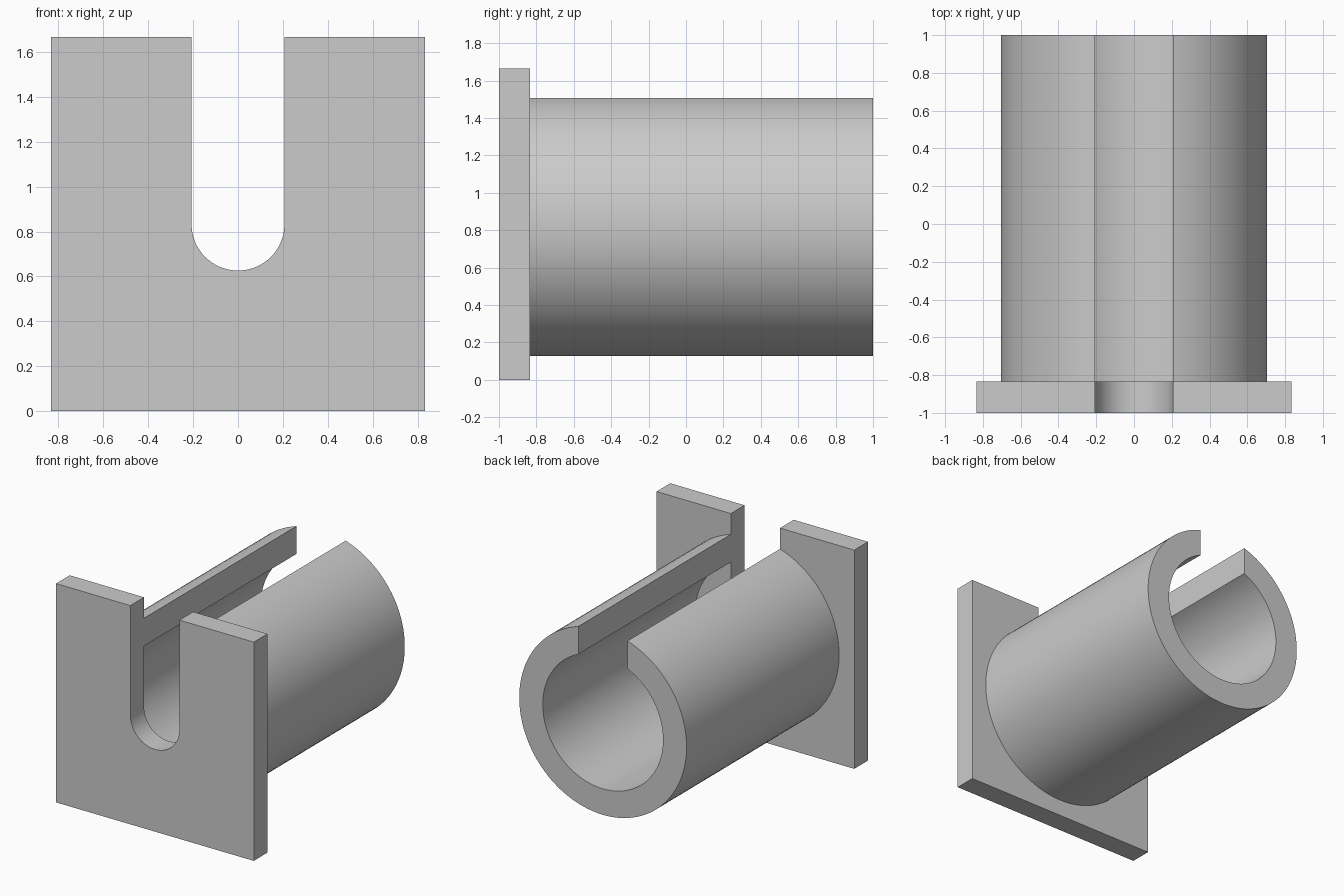
import bpy
import bmesh
from math import sin, cos, asin, pi

cube = bpy.data.objects.get("Cube")
if cube:
    bpy.data.objects.remove(cube, do_unlink=True)

HALF = 0.833        # half side of the square plate
AXIS = 0.833        # height of the bore axis
SLOT = 0.207        # half width of the slot
OUTER, INNER = 0.705, 0.507
FRONT, JOINT, BACK = -1.0, -0.835, 1.0

grey = bpy.data.materials.new("plain grey")
grey.use_nodes = True
colour = (0.6, 0.6, 0.6, 1)
grey.diffuse_color = colour
grey.node_tree.nodes["Principled BSDF"].inputs["Base Color"].default_value = colour


def arc(radius, start, end, steps):
    """Points on a circle about the bore axis, as (x, z)."""
    angles = [start + (end - start) * i / steps for i in range(steps + 1)]
    return [(radius * cos(a), AXIS + radius * sin(a)) for a in angles]


def extrude_profile(name, profile, y0, y1):
    """Solid made by sweeping an (x, z) outline from y0 to y1."""
    bm = bmesh.new()
    face = bm.faces.new([bm.verts.new((x, y0, z)) for x, z in profile])
    swept = bmesh.ops.extrude_face_region(bm, geom=[face], use_keep_orig=True)
    moved = [v for v in swept["geom"] if isinstance(v, bmesh.types.BMVert)]
    bmesh.ops.translate(bm, verts=moved, vec=(0, y1 - y0, 0))
    bmesh.ops.recalc_face_normals(bm, faces=bm.faces[:])
    mesh = bpy.data.meshes.new(name)
    bm.to_mesh(mesh)
    bm.free()
    mesh.materials.append(grey)
    obj = bpy.data.objects.new(name, mesh)
    bpy.context.collection.objects.link(obj)
    bpy.ops.object.select_all(action="DESELECT")
    obj.select_set(True)
    bpy.context.view_layer.objects.active = obj
    bpy.ops.object.shade_smooth_by_angle(angle=pi / 6)
    return obj


# Square flange with a round-bottomed slot open at the top
top = 2 * HALF
plate = [(-HALF, 0), (HALF, 0), (HALF, top), (SLOT, top)]
plate += arc(SLOT, 0, -pi, 32)
plate += [(-SLOT, top), (-HALF, top)]
extrude_profile("flange_plate", plate, FRONT, JOINT)

# Thick tube with a parallel-sided slot along its top
out_gap, in_gap = asin(SLOT / OUTER), asin(SLOT / INNER)
tube = arc(OUTER, pi / 2 + out_gap, 5 * pi / 2 - out_gap, 96)
tube += arc(INNER, 5 * pi / 2 - in_gap, pi / 2 + in_gap, 96)
extrude_profile("slotted_tube", tube, JOINT, BACK)
